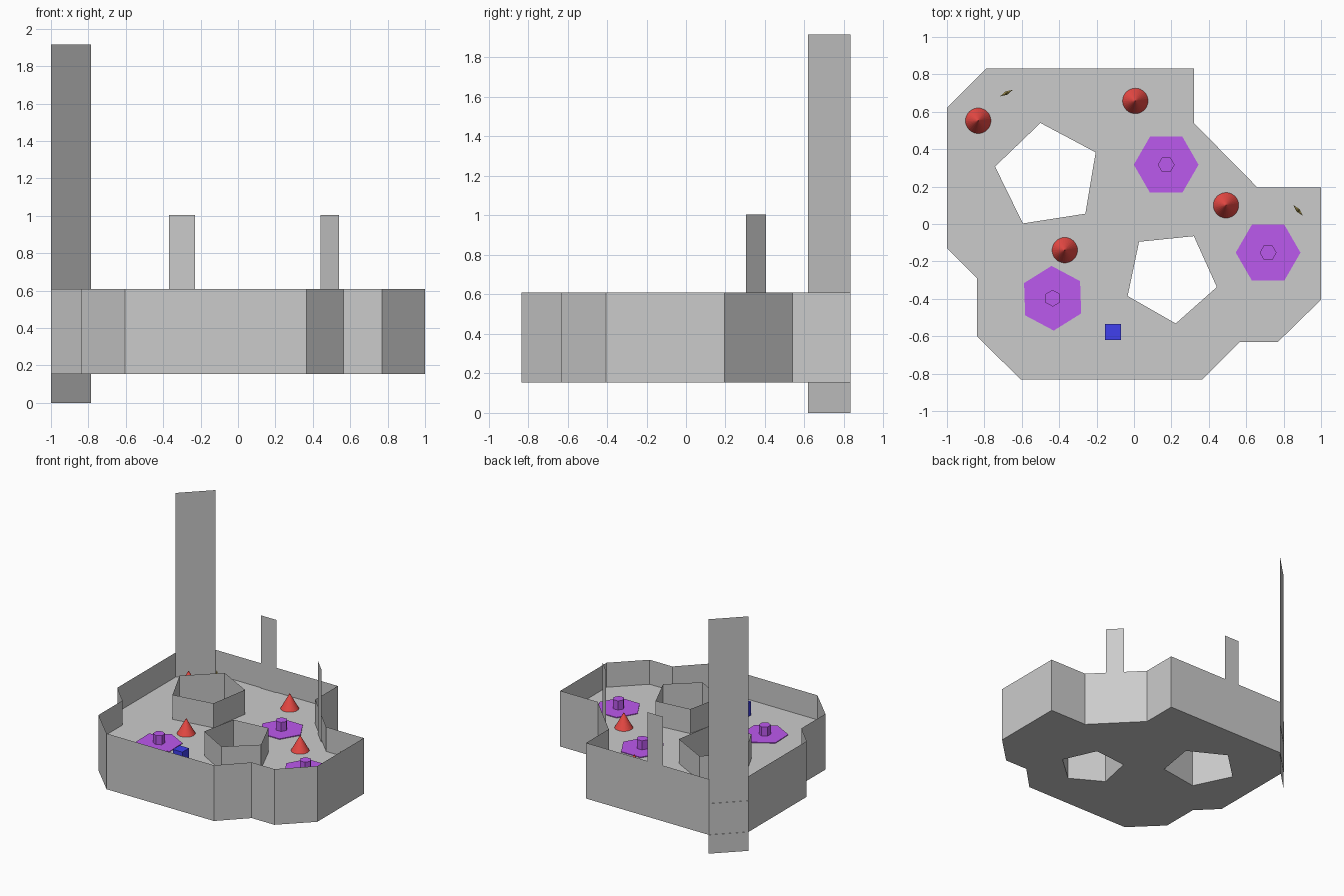
import bpy, bmesh
from math import sin, cos, pi, radians
from mathutils import Matrix, Vector

if "Cube" in bpy.data.objects:
    bpy.data.objects.remove(bpy.data.objects["Cube"])

BOTTOM, FLOOR, RIM = 0.155, 0.41, 0.61

# Plan outline, starting and ending at the corner filled by the tall panel
OUTLINE = [(-0.79, 0.832), (0.32, 0.832), (0.32, 0.54), (0.66, 0.195), (1, 0.195),
           (1, -0.405), (0.77, -0.63), (0.565, -0.63), (0.365, -0.832), (-0.605, -0.832),
           (-0.84, -0.60), (-0.84, -0.29), (-1, -0.13), (-1, 0.622)]
HOLES = [[(-0.50, 0.54), (-0.205, 0.383), (-0.26, 0.055), (-0.594, 0.003), (-0.743, 0.307)],
         [(0.027, -0.095), (0.32, -0.065), (0.443, -0.337), (0.223, -0.532), (-0.034, -0.385)]]


def material(name, color):
    m = bpy.data.materials.new(name)
    m.diffuse_color = (*color, 1)
    m.use_nodes = True
    m.node_tree.nodes["Principled BSDF"].inputs["Base Color"].default_value = m.diffuse_color
    return m


RED = material("red", (0.85, 0.07, 0.06))
PURPLE = material("purple", (0.5, 0.1, 0.85))
BLUE = material("blue", (0.05, 0.05, 0.85))
GOLD = material("gold", (0.75, 0.58, 0.15))


def finish(name, bm, mat=None):
    mesh = bpy.data.meshes.new(name)
    bm.to_mesh(mesh)
    bm.free()
    ob = bpy.data.objects.new(name, mesh)
    bpy.context.collection.objects.link(ob)
    if mat:
        mesh.materials.append(mat)
    return ob


def strip(name, pts, z0, z1, closed=False):
    """Upright sheet following a path."""
    bm = bmesh.new()
    low = [bm.verts.new((x, y, z0)) for x, y in pts]
    high = [bm.verts.new((x, y, z1)) for x, y in pts]
    n = len(pts)
    for i in range(n if closed else n - 1):
        j = (i + 1) % n
        bm.faces.new((low[i], high[i], high[j], low[j]))
    return finish(name, bm)


def plate(name, z, up):
    """Flat sheet with the two pentagon holes."""
    bm = bmesh.new()
    edges = []
    for loop in [OUTLINE] + HOLES:
        vs = [bm.verts.new((x, y, z)) for x, y in loop]
        edges += [bm.edges.new((vs[i - 1], vs[i])) for i in range(len(vs))]
    bmesh.ops.triangle_fill(bm, use_beauty=True, use_dissolve=False,
                            edges=edges, normal=(0, 0, up))
    for f in bm.faces:
        f.normal_update()
        if f.normal.z * up < 0:
            f.normal_flip()
    return finish(name, bm)


def cone(name, x, y, z, r1, r2, h, sides, mat, turn=0):
    bm = bmesh.new()
    place = Matrix.Translation((x, y, z + h / 2)) @ Matrix.Rotation(radians(turn), 4, 'Z')
    bmesh.ops.create_cone(bm, cap_ends=True, segments=sides, radius1=r1, radius2=r2,
                          depth=h, matrix=place)
    return finish(name, bm, mat)


# Platform shell
plate("floor", FLOOR, 1)
plate("underside", BOTTOM, -1)
strip("outer_wall", OUTLINE, BOTTOM, RIM)
for i, hole in enumerate(HOLES):
    strip(f"pentagon_wall_{i + 1}", hole[::-1], BOTTOM, RIM, True)

# Upright panels
strip("tall_panel", [(-1, 0.619), (-0.785, 0.832)], 0, 1.915)
strip("back_panel", [(-0.37, 0.825), (-0.23, 0.825)], FLOOR, 1.005)
strip("diagonal_panel", [(0.44, 0.406), (0.54, 0.305)], FLOOR, 1.005)

# Purple hexagon pads with small posts
for i, (x, y, turn) in enumerate([(0.172, 0.317, 30), (0.717, -0.153, 30), (-0.435, -0.397, 2)]):
    cone(f"hex_pad_{i + 1}", x, y, FLOOR, 0.173, 0.173, 0.006, 6, PURPLE, turn)
    cone(f"hex_post_{i + 1}", x, y, FLOOR, 0.045, 0.045, 0.08, 6, PURPLE, turn)

# Red cones
for i, (x, y) in enumerate([(-0.833, 0.552), (0.007, 0.658), (0.492, 0.10), (-0.37, -0.14)]):
    ob = cone(f"red_cone_{i + 1}", x, y, FLOOR, 0.068, 0, 0.125, 32, RED)

# Blue box
bm = bmesh.new()
bmesh.ops.create_cube(bm, size=1, matrix=Matrix.Translation((-0.112, -0.577, FLOOR + 0.055))
                      @ Matrix.Diagonal((0.086, 0.086, 0.11, 1)))
finish("blue_box", bm, BLUE)

# Upright gold stars with raised centres
for i, (x, y, turn) in enumerate([(-0.682, 0.70, 27), (0.877, 0.073, -48)]):
    bm = bmesh.new()
    rim = []
    for k in range(10):
        r = 0.04 if k % 2 == 0 else 0.017
        a = pi / 2 + k * pi / 5
        rim.append(bm.verts.new((r * cos(a), 0, r * sin(a))))
    tips = [bm.verts.new((0, s * 0.01, 0)) for s in (-1, 1)]
    for k in range(10):
        for tip in tips:
            bm.faces.new((rim[k - 1], rim[k], tip))
    bmesh.ops.recalc_face_normals(bm, faces=bm.faces)
    bm.transform(Matrix.Translation((x, y, 0.48)) @ Matrix.Rotation(radians(turn), 4, 'Z'))
    finish(f"gold_star_{i + 1}", bm, GOLD)
